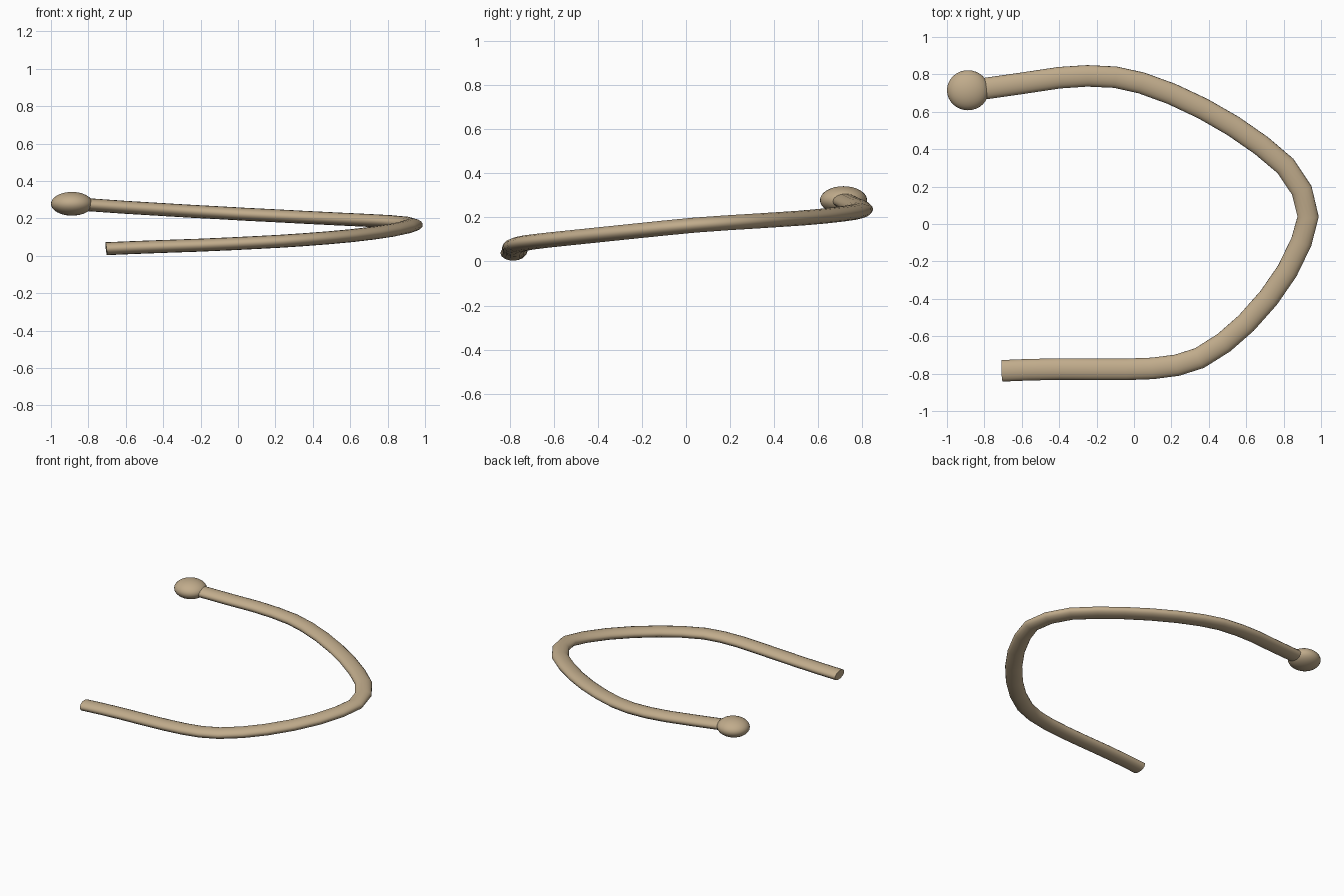
import bpy

if "Cube" in bpy.data.objects:
    bpy.data.objects.remove(bpy.data.objects["Cube"])

FLAT = 0.6       # the whole model is flattened vertically
RADIUS = 0.0575

mat = bpy.data.materials.new("tan")
mat.diffuse_color = (0.53, 0.41, 0.26, 1)
mat.use_nodes = True
mat.node_tree.nodes["Principled BSDF"].inputs["Base Color"].default_value = mat.diffuse_color

# Centre line of the bent rod, rising from the free end to the knob
path = [(-0.705, -0.785, 0.038), (-0.56, -0.779, 0.044), (-0.4, -0.776, 0.05),
        (-0.2, -0.777, 0.057), (-0.04, -0.777, 0.064), (0.1, -0.772, 0.071),
        (0.23, -0.755, 0.078), (0.35, -0.717, 0.086), (0.48, -0.635, 0.096),
        (0.6, -0.53, 0.107), (0.72, -0.395, 0.121), (0.82, -0.25, 0.136),
        (0.895, -0.095, 0.152), (0.931, 0.04, 0.165), (0.897, 0.18, 0.175),
        (0.81, 0.31, 0.183), (0.68, 0.42, 0.19), (0.53, 0.524, 0.197),
        (0.37, 0.616, 0.205), (0.2, 0.696, 0.214), (0.04, 0.754, 0.222),
        (-0.1, 0.785, 0.23), (-0.25, 0.792, 0.238), (-0.4, 0.782, 0.247),
        (-0.6, 0.752, 0.259), (-0.83, 0.719, 0.275)]

# Rod
curve = bpy.data.curves.new("rod", "CURVE")
curve.dimensions = "3D"
curve.bevel_depth = RADIUS
curve.bevel_resolution = 6
curve.use_fill_caps = True
spline = curve.splines.new("POLY")
spline.points.add(len(path) - 1)
for p, (x, y, z) in zip(spline.points, path):
    p.co = (x, y, z / FLAT, 1)
rod = bpy.data.objects.new("rod", curve)
bpy.context.collection.objects.link(rod)
rod.scale.z = FLAT
bpy.ops.object.select_all(action="DESELECT")
rod.select_set(True)
bpy.context.view_layer.objects.active = rod
bpy.ops.object.convert(target="MESH")
rod = bpy.context.object
rod.name = "rod"
bpy.ops.object.shade_smooth_by_angle()
rod.data.materials.append(mat)

# Knob on the raised end
bpy.ops.mesh.primitive_uv_sphere_add(segments=32, ring_count=16, radius=1,
                                     location=(-0.888, 0.715, 0.278))
knob = bpy.context.object
knob.name = "end_knob"
knob.scale = (0.112, 0.107, 0.0635)
bpy.ops.object.shade_smooth()
knob.data.materials.append(mat)
